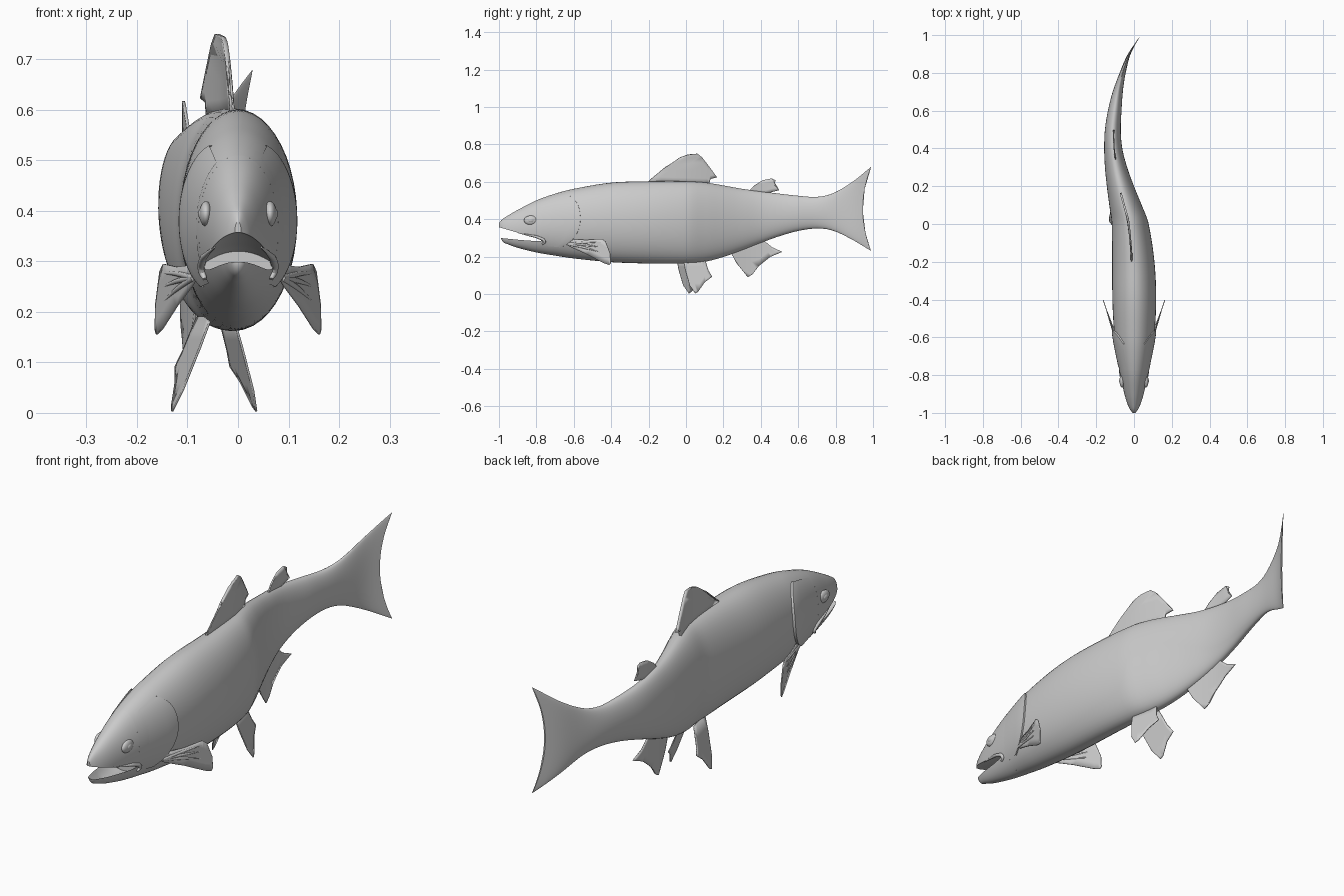
import bpy, bmesh, math
from mathutils import Vector

default_cube = bpy.data.objects.get("Cube")
if default_cube:
    bpy.data.objects.remove(default_cube, do_unlink=True)

grey = bpy.data.materials.new("plain_grey")
grey.use_nodes = True
grey.diffuse_color = (0.6, 0.6, 0.6, 1)
grey.node_tree.nodes["Principled BSDF"].inputs["Base Color"].default_value = (0.6, 0.6, 0.6, 1)

# Body stations: y, top z, bottom z, half width
STATIONS = [
    (-1.0, .378, .345, .006), (-.985, .397, .287, .02), (-.95, .42, .265, .036),
    (-.9, .449, .247, .051), (-.8, .5, .222, .074), (-.7, .536, .205, .093),
    (-.6, .562, .19, .106), (-.4, .595, .17, .116), (-.2, .602, .163, .112),
    (0, .602, .163, .098), (.1, .596, .172, .086), (.2, .58, .198, .072),
    (.3, .562, .234, .059), (.4, .549, .273, .048), (.5, .536, .309, .042),
    (.6, .525, .337, .036), (.7, .519, .35, .027), (.78, .538, .339, .018),
    (.87, .6, .289, .01), (.945, .68, .23, .003)]
# Sideways swing of the spine: y, x
SPINE = [(-1.0, 0), (-.3, 0), (0, -.02), (.1, -.045), (.2, -.072), (.3, -.095),
         (.4, -.11), (.5, -.112), (.6, -.102), (.7, -.086), (.8, -.06), (.9, -.025), (1.0, .035)]
# Mouth opening: y, lower lip z, upper lip z
MOUTH = [(-1.0, .3, .357), (-.9, .29, .328), (-.82, .284, .308), (-.775, .284, .295), (-.7, .284, .29)]
MOUTH_CORNER = -.775


def sample(table, column, y):
    """Smooth cubic through one column of a table."""
    n = len(table)
    i = max(k for k in range(n - 1) if k == 0 or table[k][0] <= y)

    def slope(k):
        a, b = table[max(k - 1, 0)], table[min(k + 1, n - 1)]
        return (b[column] - a[column]) / (b[0] - a[0])
    a, b = table[i], table[i + 1]
    h = b[0] - a[0]
    t = min(max((y - a[0]) / h, 0), 1)
    return ((1 + 2 * t) * (1 - t) ** 2 * a[column] + t * (1 - t) ** 2 * h * slope(i)
            + t * t * (3 - 2 * t) * b[column] + t * t * (t - 1) * h * slope(i + 1))


def spine(y):
    return sample(SPINE, 1, y)


def skin(y, angle, swell=1.0):
    """Point on the body; angle 0 is +x and a quarter turn is the back."""
    top, bottom, half = (sample(STATIONS, c, y) for c in (1, 2, 3))
    v = math.sin(angle)
    fork = max(0, (y - .7) / .245) ** 2 * .045 * v * v
    return Vector((spine(y + fork) + half * swell * math.cos(angle), y + fork,
                   (top + bottom) / 2 + (top - bottom) / 2 * v))


def lip_angle(y, z):
    """Angle at which the skin reaches height z."""
    top, bottom = sample(STATIONS, 1, y), sample(STATIONS, 2, y)
    return math.asin(max(-.95, min(.95, (2 * z - top - bottom) / (top - bottom))))


def ring(y, start, end, vault=None):
    """Skin from start to end angle, closed by the skin or by a vaulted mouth wall."""
    outer, inner = 32, 14
    points = [skin(y, start + (end - start) * j / outer) for j in range(outer + 1)]
    for j in range(1, inner):
        t = j / inner
        if vault is None:
            points.append(skin(y, end + (math.tau + start - end) * t))
        else:
            p = points[outer].lerp(points[0], t)
            p.z += vault * 4 * t * (1 - t)
            points.append(p)
    return points


def smooth(ob, angle=40):
    bpy.ops.object.select_all(action='DESELECT')
    ob.select_set(True)
    bpy.context.view_layer.objects.active = ob
    bpy.ops.object.shade_smooth_by_angle(angle=math.radians(angle))


def finish(name, bm, angle=40):
    bmesh.ops.recalc_face_normals(bm, faces=bm.faces)
    mesh = bpy.data.meshes.new(name)
    bm.to_mesh(mesh)
    bm.free()
    mesh.materials.append(grey)
    ob = bpy.data.objects.new(name, mesh)
    bpy.context.collection.objects.link(ob)
    smooth(ob, angle)
    return ob


def loft(rows, closed):
    """Quads between rows of points; closed rows also get end caps."""
    bm = bmesh.new()
    rings = [[bm.verts.new(p) for p in row] for row in rows]
    count = len(rings[0])
    for a, b in zip(rings, rings[1:]):
        for j in range(count if closed else count - 1):
            k = (j + 1) % count
            bm.faces.new((a[j], a[k], b[k], b[j]))
    if closed:
        bm.faces.new(rings[0])
        bm.faces.new(rings[-1])
    return bm


def ellipsoid(name, centre, radii):
    bm = bmesh.new()
    bmesh.ops.create_uvsphere(bm, u_segments=24, v_segments=14, radius=1)
    bmesh.ops.scale(bm, vec=radii, verts=bm.verts)
    bmesh.ops.translate(bm, vec=centre, verts=bm.verts)
    finish(name, bm)


def tube(name, points, radii):
    """Tapered round strand along a few points."""
    curve = bpy.data.curves.new(name, 'CURVE')
    curve.dimensions = '3D'
    curve.bevel_depth = 1
    curve.bevel_resolution = 2
    curve.use_fill_caps = True
    curve.materials.append(grey)
    strand = curve.splines.new('BEZIER')
    strand.bezier_points.add(len(points) - 1)
    for bp, p, r in zip(strand.bezier_points, points, radii):
        bp.co, bp.radius = p, r
        bp.handle_left_type = bp.handle_right_type = 'AUTO'
    strand.resolution_u = 6
    ob = bpy.data.objects.new(name, curve)
    bpy.context.collection.objects.link(ob)


def fin(name, outline, place, thickness):
    """Thin plate from a (y, z) outline, with place(y, z) giving x."""
    bm = bmesh.new()
    bm.faces.new([bm.verts.new((0, y, z)) for y, z in outline])
    bmesh.ops.triangulate(bm, faces=bm.faces)
    bmesh.ops.subdivide_edges(bm, edges=bm.edges, cuts=3, use_grid_fill=True)
    for v in bm.verts:
        v.co.x = place(v.co.y, v.co.z)
    ob = finish(name, bm)
    plate = ob.modifiers.new("plate", 'SOLIDIFY')
    plate.thickness = thickness
    plate.offset = 0


# Body: upper jaw with a vaulted palate, then full sections to the forked tail
rows = []
for i in range(19):
    y = -1 + (MOUTH_CORNER + 1) * (i / 18) ** 1.3
    lip = lip_angle(y, sample(MOUTH, 2, y))
    rows.append(ring(y, lip, math.pi - lip, .025 * i / 18))
for i in range(71):
    y = MOUTH_CORNER + (.945 - MOUTH_CORNER) * i / 70
    rows.append(ring(y, -.6, math.pi + .6))
finish("body_and_tail", loft(rows, True))

# Lower jaw with a hollow floor, running back into the throat
rows = []
for i in range(19):
    y = -.988 + .268 * (i / 18) ** 1.3
    lip = lip_angle(y, sample(MOUTH, 1, y))
    rows.append(ring(y, math.pi - lip, math.tau + lip, -.03 * min(1, i / 8)))
finish("lower_jaw", loft(rows, True))

for side, label in ((1, "left"), (-1, "right")):
    # Gill cover: skin flared outwards toward a rounded rear edge
    rows = []
    for j in range(25):
        u = -1 + j / 12
        angle = .12 + u * .92
        rear = -.565 - .07 * abs(u) ** 2.2 - (.035 * u * u if u < 0 else 0)
        row = []
        for t, swell in ((0, .99), (.35, 1.012), (.7, 1.045), (.93, 1.07), (1, 1.065), (1.005, .93)):
            p = skin(-.76 + (rear + .76) * t, angle, swell)
            row.append((p.x * side, p.y, p.z))
        rows.append(row)
    finish(label + "_gill_cover", loft(rows, False), 50)

    # Eye with a raised pupil
    ellipsoid(label + "_eye", (side * .0635, -.83, .394), (.013, .036, .025))
    ellipsoid(label + "_pupil", (side * .07, -.83, .394), (.009, .018, .013))

    # Upper jaw flap and nostril
    tube(label + "_jaw_flap",
         [(side * x, y, z) for x, y, z in
          ((.046, -.9, .328), (.062, -.84, .314), (.071, -.785, .3), (.071, -.757, .28), (.066, -.768, .265))],
         (.002, .005, .008, .008, .004))
    tube(label + "_nostril", [(side * .003, -.985, .372), (side * .02, -.973, .366)], (.004, .003))

    # Breast fin with rays fanning from its root
    def breast(y, z):
        return side * (.087 + .335 * (y + .63))
    fin(label + "_breast_fin",
        [(-.64, .265), (-.60, .292), (-.53, .289), (-.45, .295), (-.43, .28), (-.405, .215),
         (-.402, .165), (-.41, .155), (-.44, .165), (-.53, .212), (-.62, .252)], breast, .004)
    for z in (.277, .25, .22):
        tube(label + "_fin_ray", [(breast(y, h), y, h) for y, h in
                                  ((-.63, .267), (-.54, (.267 + z) / 2 + .003), (-.45, z))],
             (.007, .006, .002))

    # Belly fin, set along the turned spine
    shift = 0 if side > 0 else -.035
    fin(label + "_belly_fin",
        [(y + shift, z) for y, z in ((-.015, .19), (-.005, .13), (.02, .045), (.05, .003), (.065, .012),
                                     (.1, .062), (.14, .092), (.12, .125), (.1, .19))],
        lambda y, z: -.047 + side * (.03 + .33 * (.165 - z)) - .25 * (y - shift - .05), .004)

# Fins on the midline
fin("back_fin", [(-.21, .59), (-.15, .64), (-.09, .69), (-.03, .731), (.01, .745), (.06, .75), (.085, .73),
                 (.12, .685), (.165, .623), (.13, .615), (.12, .58)],
    lambda y, z: spine(y) - .008, .01)
fin("small_rear_fin", [(.33, .545), (.365, .58), (.41, .608), (.46, .618), (.478, .608), (.475, .58),
                       (.498, .555), (.42, .535)],
    lambda y, z: spine(y) + .005, .006)
fin("vent_fin", [(.23, .24), (.27, .165), (.33, .09), (.355, .105), (.39, .15), (.45, .198),
                 (.515, .225), (.46, .25), (.4, .3)],
    lambda y, z: spine(y), .005)
